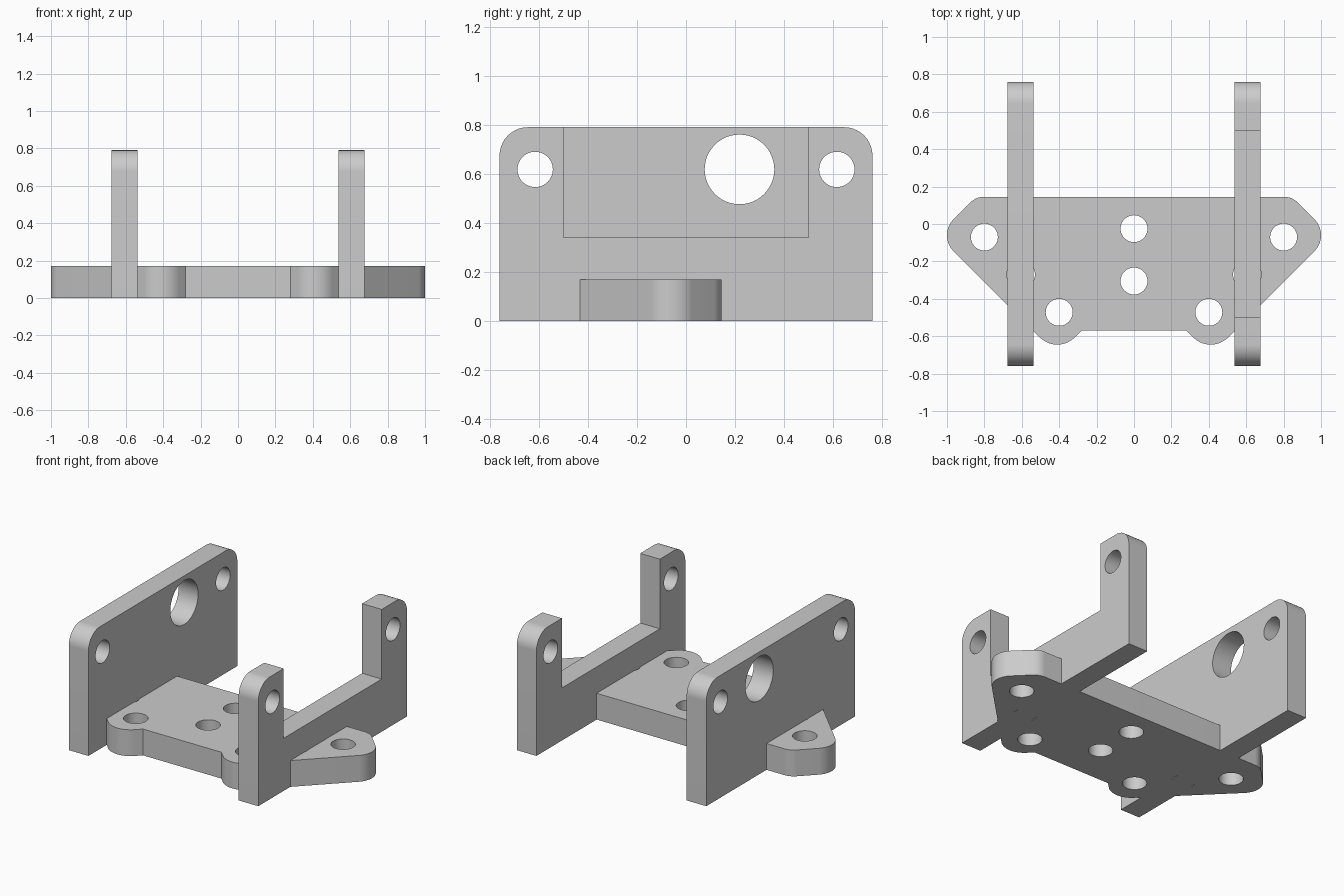
import bpy, bmesh
from math import sin, cos, tan, pi, radians
from mathutils import Vector, Matrix

if "Cube" in bpy.data.objects:
    bpy.data.objects.remove(bpy.data.objects["Cube"], do_unlink=True)

# Single plain grey
grey = bpy.data.materials.new("plain_grey")
grey.use_nodes = True
colour = (0.6, 0.6, 0.6, 1.0)
grey.diffuse_color = colour
for node in grey.node_tree.nodes:
    if node.type == 'BSDF_PRINCIPLED':
        node.inputs["Base Color"].default_value = colour


def rounded(corners, steps=12):
    """Outline from (x, y, fillet radius) corners."""
    out = []
    for i, (x, y, r) in enumerate(corners):
        p = Vector((x, y))
        if r == 0:
            out.append(p)
            continue
        a = (Vector(corners[i - 1][:2]) - p).normalized()
        b = (Vector(corners[(i + 1) % len(corners)][:2]) - p).normalized()
        half = a.angle(b) / 2
        c = p + (a + b).normalized() * (r / sin(half))
        start = p + a * (r / tan(half)) - c
        end = p + b * (r / tan(half)) - c
        for k in range(steps + 1):
            out.append(c + start.lerp(end, k / steps).normalized() * r)
    return out


def circle(x, y, r, n=48):
    return [Vector((x + r * cos(2 * pi * k / n), y + r * sin(2 * pi * k / n)))
            for k in range(n)]


def extruded_part(name, outline, holes, depth, matrix):
    """Flat profile with round holes, extruded along local z and placed."""
    bm = bmesh.new()
    edges = []
    for loop in [outline] + [circle(*h) for h in holes]:
        verts = [bm.verts.new((p.x, p.y, 0)) for p in loop]
        edges += [bm.edges.new((verts[i - 1], verts[i])) for i in range(len(verts))]
    bmesh.ops.triangle_fill(bm, edges=edges, use_beauty=True, normal=(0, 0, 1))
    ext = bmesh.ops.extrude_face_region(bm, geom=bm.faces[:], use_keep_orig=True)
    top = [g for g in ext["geom"] if isinstance(g, bmesh.types.BMVert)]
    bmesh.ops.translate(bm, verts=top, vec=(0, 0, depth))
    bmesh.ops.recalc_face_normals(bm, faces=bm.faces[:])
    bm.transform(matrix)
    mesh = bpy.data.meshes.new(name)
    bm.to_mesh(mesh)
    bm.free()
    mesh.materials.append(grey)
    obj = bpy.data.objects.new(name, mesh)
    bpy.context.collection.objects.link(obj)
    bpy.ops.object.select_all(action='DESELECT')
    obj.select_set(True)
    bpy.context.view_layer.objects.active = obj
    bpy.ops.object.shade_smooth_by_angle(angle=radians(30))
    return obj


# Base plate: half outline mirrored, with front ears and pointed side wings
half = [(0.28, -0.57, 0), (0.41, -0.70, 0.133), (1.05, -0.06, 0.12), (0.845, 0.145, 0.1)]
plate = half + [(-x, y, r) for x, y, r in reversed(half)]
plate_holes = [(0, -0.025, 0.072), (0, -0.305, 0.072)]
for s in (1, -1):
    plate_holes += [(s * 0.8, -0.07, 0.072), (s * 0.4, -0.472, 0.072),
                    (s * 0.605, -0.27, 0.075)]
extruded_part("base_plate", rounded(plate), plate_holes, 0.17, Matrix())

# Side walls: profile drawn in y and z, extruded along x
W, H, T, R = 0.76, 0.79, 0.14, 0.115
upright = Matrix.Rotation(pi / 2, 4, 'Z') @ Matrix.Rotation(pi / 2, 4, 'X')
bolt_holes = [(s * 0.615, 0.618, 0.072) for s in (1, -1)]
foot = [(-W, 0, 0), (W, 0, 0), (W, H, R)]
notch = [(0.5, H, 0), (0.5, 0.34, 0), (-0.5, 0.34, 0), (-0.5, H, 0)]
end = [(-W, H, R)]

# Solid wall with a large round opening
extruded_part("right_wall", rounded(foot + end), bolt_holes + [(0.218, 0.618, 0.142)],
              T, Matrix.Translation((-0.677, 0, 0)) @ upright)
# Notched wall with two posts
extruded_part("left_wall", rounded(foot + notch + end), bolt_holes,
              T, Matrix.Translation((0.537, 0, 0)) @ upright)
